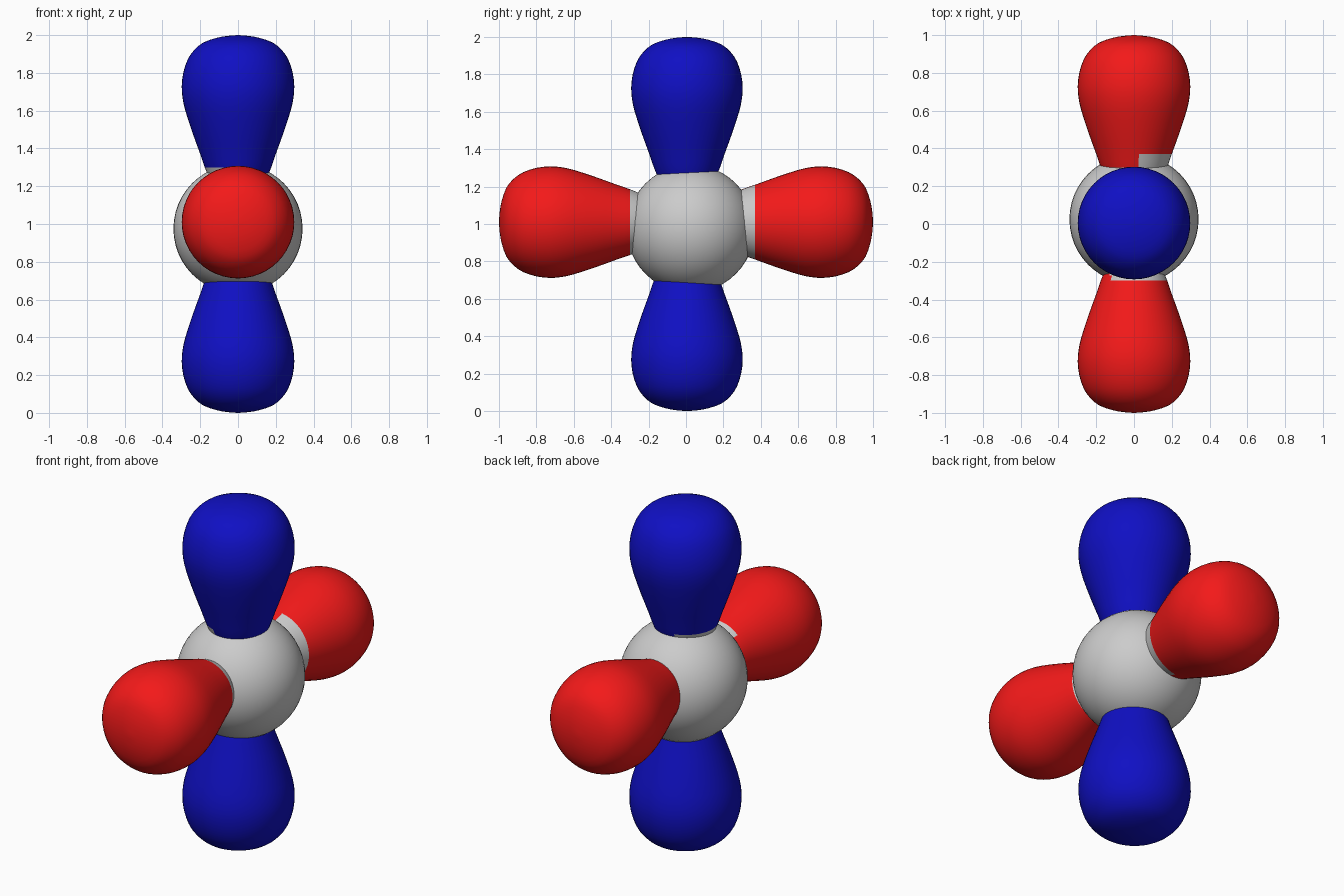
import bpy, bmesh, math
from mathutils import Vector

if "Cube" in bpy.data.objects:
    bpy.data.objects.remove(bpy.data.objects["Cube"])

SEGMENTS = 48
# lobe profile: (distance from the centre, radius)
PROFILE = [(0, 0), (0.06, 0.055), (0.14, 0.1), (0.24, 0.15), (0.3, 0.176), (0.37, 0.2),
           (0.48, 0.24), (0.6, 0.279), (0.67, 0.294), (0.73, 0.298), (0.8, 0.29),
           (0.87, 0.267), (0.92, 0.233), (0.96, 0.185), (0.985, 0.115), (0.996, 0.055), (1, 0)]


def material(name, color):
    m = bpy.data.materials.new(name)
    m.diffuse_color = color
    m.use_nodes = True
    m.node_tree.nodes["Principled BSDF"].inputs["Base Color"].default_value = m.diffuse_color
    return m


grey = material("grey", (0.6, 0.6, 0.6, 1))
red = material("red", (0.9, 0.01, 0.01, 1))
blue = material("blue", (0.005, 0.005, 0.55, 1))


def finish(name, bm, mats):
    bmesh.ops.recalc_face_normals(bm, faces=bm.faces)
    for f in bm.faces:
        f.smooth = True
    me = bpy.data.meshes.new(name)
    bm.to_mesh(me)
    bm.free()
    for m in mats:
        me.materials.append(m)
    ob = bpy.data.objects.new(name, me)
    bpy.context.collection.objects.link(ob)
    return ob


def smooth_profile(pts):
    """One rounded midpoint between each pair of profile points."""
    out = []
    for i in range(len(pts) - 1):
        p = [Vector(pts[min(max(k, 0), len(pts) - 1)]) for k in range(i - 1, i + 3)]
        out += [p[1], (9 * (p[1] + p[2]) - p[0] - p[3]) / 16]
    return out + [Vector(pts[-1])]


def lobe(name, origin, direction, mat, is_neck):
    """Lathed lobe along direction; is_neck(distance, x) picks the grey neck faces."""
    bm = bmesh.new()
    verts = [bm.verts.new((max(r, 0), 0, t)) for t, r in smooth_profile(PROFILE)]
    edges = [bm.edges.new(pair) for pair in zip(verts, verts[1:])]
    bmesh.ops.spin(bm, geom=verts + edges, axis=(0, 0, 1), cent=(0, 0, 0),
                   angle=math.tau, steps=SEGMENTS)
    bmesh.ops.remove_doubles(bm, verts=bm.verts, dist=0.0005)
    turn = Vector((0, 0, 1)).rotation_difference(Vector(direction)).to_matrix()
    bmesh.ops.rotate(bm, verts=bm.verts, cent=(0, 0, 0), matrix=turn)
    for f in bm.faces:
        c = f.calc_center_median()
        f.material_index = int(is_neck(c.dot(Vector(direction)), c.x))
    bmesh.ops.translate(bm, verts=bm.verts, vec=origin)
    return finish(name, bm, [mat, grey])


# central ball, slightly off the crossing of the lobes
bm = bmesh.new()
bmesh.ops.create_uvsphere(bm, u_segments=SEGMENTS, v_segments=24, radius=0.342)
bmesh.ops.translate(bm, verts=bm.verts, vec=(0, 0.025, 0.975))
finish("central_ball", bm, [grey])

# vertical blue pair
lobe("upper_lobe", (0, 0.005, 1), (0, 0, 1), blue, lambda t, x: t < 0.3 and x < -0.04)
lobe("lower_lobe", (0, 0.005, 1), (0, 0, -1), blue, lambda t, x: t < 0.24)

# horizontal red pair with grey necks
lobe("front_lobe", (0, 0, 1.01), (0, -1, 0), red, lambda t, x: t < 0.3 and x > -0.12)
lobe("back_lobe", (0, 0, 1.01), (0, 1, 0), red, lambda t, x: t < (0.37 if x > 0.03 else 0.3))
